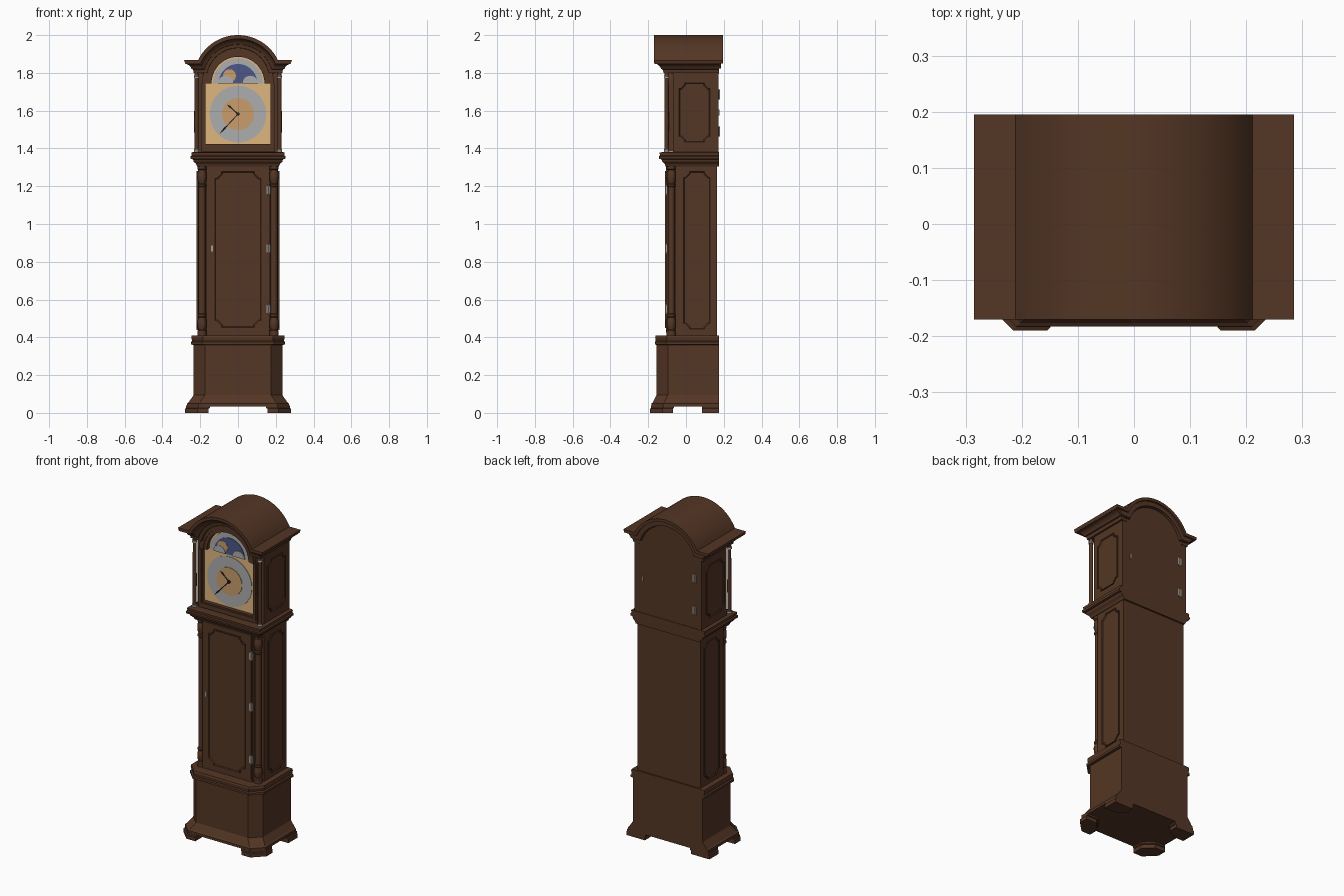
import bpy, bmesh
from math import sin, cos, pi, asin, atan2, radians

cube = bpy.data.objects.get("Cube")
if cube:
    bpy.data.objects.remove(cube)


def material(name, r, g, b):
    m = bpy.data.materials.new(name)
    m.use_nodes = True
    m.diffuse_color = (r, g, b, 1)
    m.node_tree.nodes["Principled BSDF"].inputs["Base Color"].default_value = (r, g, b, 1)
    return m


WOOD = material("dark wood", .088, .037, .018)
GOLD = material("pale gold", .74, .47, .21)
AMBER = material("amber gold", .58, .34, .15)
SILVER = material("silver", .42, .42, .42)
BLUE = material("night blue", .075, .095, .25)
BLACK = material("dark iron", .025, .014, .01)
METAL = material("hinge metal", .36, .34, .30)


def finish(name, bm, mat, smooth=False):
    bmesh.ops.recalc_face_normals(bm, faces=bm.faces)
    mesh = bpy.data.meshes.new(name)
    bm.to_mesh(mesh)
    bm.free()
    mesh.materials.append(mat)
    ob = bpy.data.objects.new(name, mesh)
    bpy.context.collection.objects.link(ob)
    if smooth:
        bpy.ops.object.select_all(action='DESELECT')
        ob.select_set(True)
        bpy.context.view_layer.objects.active = ob
        bpy.ops.object.shade_smooth_by_angle(angle=radians(30))
    return ob


def skin(bm, rings, closed=True):
    """Join a series of equal point rings with quads."""
    rows = [[bm.verts.new(p) for p in r] for r in rings]
    n = len(rows[0])
    for a, b in zip(rows, rows[1:]):
        for i in range(n if closed else n - 1):
            j = (i + 1) % n
            bm.faces.new((a[i], a[j], b[j], b[i]))
    return rows


def loft(name, rings, mat, smooth=False):
    bm = bmesh.new()
    rows = skin(bm, rings)
    bm.faces.new(rows[0])
    bm.faces.new(rows[-1])
    return finish(name, bm, mat, smooth)


def place(pts, axis, w):
    order = {'x': lambda u, v: (w, u, v), 'y': lambda u, v: (u, w, v), 'z': lambda u, v: (u, v, w)}[axis]
    return [order(u, v) for u, v in pts]


def prism(name, pts, axis, a, b, mat, smooth=False):
    return loft(name, [place(pts, axis, a), place(pts, axis, b)], mat, smooth)


def box(name, x0, x1, y0, y1, z0, z1, mat):
    return prism(name, [(x0, y0), (x1, y0), (x1, y1), (x0, y1)], 'z', z0, z1, mat)


def arc(cx, cy, r, a0=0, a1=2 * pi, n=48):
    return [(cx + r * cos(a0 + (a1 - a0) * i / n), cy + r * sin(a0 + (a1 - a0) * i / n)) for i in range(n + 1)]


def circle(cx, cy, r, n=48):
    return arc(cx, cy, r, n=n)[:-1]


def column(name, x, y, profile, mat, n=16):
    loft(name, [place(circle(x, y, r, n), 'z', z) for r, z in profile], mat, True)


def plan(hx, yf, yb, c):
    """Floor outline with chamfered front corners."""
    return [(-hx, yb), (-hx, yf + c), (-hx + c, yf), (hx - c, yf), (hx, yf + c), (hx, yb)]


def panel(name, cu, cv, hu, hv, c, axis, a, b):
    """Raised fielded panel with stepped corners."""
    q = [(hu, hv - c), (hu - .3 * c, hv - c), (hu - c, hv - .3 * c), (hu - c, hv)]
    pts = []
    for su, sv in ((1, 1), (-1, 1), (-1, -1), (1, -1)):
        part = [(cu + su * u, cv + sv * v) for u, v in q]
        pts += part if su * sv > 0 else part[::-1]

    def shrink(k):
        return [(u - k * (1 if u > cu else -1), v - k * (1 if v > cv else -1)) for u, v in pts]
    loft(name, [place(pts, axis, a), place(pts, axis, b), place(shrink(.003), axis, b),
                place(shrink(.007), axis, a + (b - a) * .4)], WOOD)


# Plinth with chamfered corners and mouldings
BACK = .175
plinth = [(.035, .27, -.183), (.05, .27, -.183), (.055, .262, -.176), (.09, .238, -.158),
          (.095, .235, -.155), (.36, .235, -.155), (.362, .25, -.165), (.375, .25, -.165),
          (.38, .243, -.16), (.4, .247, -.163), (.41, .245, -.16), (.411, .225, -.12)]
loft("plinth", [place(plan(h, f, BACK, .06), 'z', z) for z, h, f in plinth], WOOD)

# Bracket feet
for s, side in ((-1, "right"), (1, "left")):
    foot = [(.155, -.19), (.215, -.19), (.28, -.125), (.28, -.07), (.21, -.07), (.155, -.125)]
    heel = [(.155, BACK), (.28, BACK), (.28, .085), (.21, .085), (.155, .12)]
    for name, pts in (("front", foot), ("back", heel)):
        pts = [(s * x, y) for x, y in pts]
        small = [(x - s * .006, y + (.006 if name == "front" else 0)) for x, y in pts]
        loft(f"{side}_{name}_foot", [place(pts, 'z', 0), place(pts, 'z', .022),
                                     place(small, 'z', .025), place(small, 'z', .038)], WOOD)

# Trunk with notched corners for the columns
X, F, N = .213, -.1, .045
trunk = [(-X, .165), (-X, F + N), (-X + N, F + N), (-X + N, F), (X - N, F), (X - N, F + N), (X, F + N), (X, .165)]
prism("trunk", trunk, 'z', .405, 1.32, WOOD)
box("trunk_door", -.162, .162, -.106, -.098, .425, 1.305, WOOD)
panel("trunk_door_panel", 0, .865, .125, .415, .035, 'y', -.105, -.112)
box("keyhole_plate", -.143, -.133, -.112, -.104, .855, .885, METAL)
for i, z in enumerate((.55, .87, 1.18)):
    box(f"trunk_hinge_{i}", .15, .172, -.109, -.1, z - .022, z + .022, METAL)
    column(f"trunk_hinge_pin_{i}", .163, -.107, [(.004, z - .028), (.004, z + .028)], METAL, 8)

turned = [(.024, .41), (.024, .435), (.017, .44), (.023, .455), (.024, .485), (.018, .505), (.022, .51),
          (.022, .52), (.018, .525), (.018, 1.195), (.022, 1.2), (.022, 1.21), (.017, 1.215),
          (.024, 1.24), (.023, 1.27), (.017, 1.285), (.024, 1.29), (.024, 1.315)]
for s, side in ((-1, "right"), (1, "left")):
    column(f"{side}_trunk_column", s * .191, -.078, turned, WOOD)
    panel(f"{side}_trunk_side_panel", .058, .86, .073, .42, .03, 'x', s * .211, s * .219)

# Moulding that carries the hood
ledge = [(1.305, .216, -.108), (1.318, .222, -.113), (1.33, .235, -.125), (1.342, .238, -.13), (1.345, .25, -.142),
         (1.358, .252, -.144), (1.362, .245, -.138), (1.378, .247, -.14), (1.38, .24, -.13)]
loft("hood_ledge", [place(plan(h, f, BACK, .001), 'z', z) for z, h, f in ledge], WOOD)

# Arched hood body
ZS, ZC, R = 1.868, 1.765, .235


def arch(d, x):
    """Shoulder, arch, shoulder line set in by d."""
    a = asin((ZS - d - ZC) / (R - d))
    return [(-x, ZS - d)] + arc(0, ZC, R - d, pi - a, a, 28) + [(x, ZS - d)]


prism("hood_body", [(-.225, 1.375)] + arch(.05, .225) + [(.225, 1.375)], 'y', -.07, .172, WOOD)
prism("roof", arch(0, .285) + arch(.018, .28)[::-1], 'y', -.17, .195, WOOD, True)
prism("roof_back_trim", arch(.015, .265) + arch(.045, .24)[::-1], 'y', .1, .185, WOOD)

# Coved cornice following the arch and the sides
cove = [(.012, .004), (.02, .006), (.021, .014), (.028, .026), (.038, .035), (.048, .039), (.049, .046),
        (.062, .05), (.068, .05), (.07, .095)]
rings = []
for d, p in cove:
    x = .285 - p
    front = place(arch(d, x), 'y', -.17 + p)
    rings.append([(-x, BACK, ZS - d)] + front + [(x, BACK, ZS - d)])
bm = bmesh.new()
rows = skin(bm, rings, closed=False)
for end in (0, -1):
    bm.faces.new([r[end] for r in rows])
cornice = finish("cornice", bm, WOOD, True)

# Hood columns, capitals and side panels
for s, side in ((-1, "right"), (1, "left")):
    x, y = s * .22, -.103
    column(f"{side}_hood_column", x, y, [(.011, 1.38), (.012, 1.55), (.01, 1.80)], WOOD)
    for end, z in (("base", 1.382), ("capital", 1.772)):
        column(f"{side}_column_{end}", x, y, [(.014, z), (.014, z + .006), (.012, z + .01), (.014, z + .014)], METAL)
    panel(f"{side}_hood_side_panel", .045, 1.59, .085, .16, .03, 'x', s * .223, s * .231)

# Hood door: arched frame around the dial
ZD = 1.745


def opening(hx, z0, r):
    return [(hx, z0), (hx, ZD)] + arc(0, ZD, r, 0, pi, 32) + [(-hx, ZD), (-hx, z0)]


def door_ring(name, outer, inner, y0, y1):
    bm = bmesh.new()
    skin(bm, [place(outer, 'y', y0), place(outer, 'y', y1), place(inner, 'y', y1),
              place(inner, 'y', y0), place(outer, 'y', y0)])
    bmesh.ops.remove_doubles(bm, verts=bm.verts, dist=.00001)
    finish(name, bm, WOOD)


door_ring("hood_door", opening(.197, 1.385, .19), opening(.171, 1.424, .14), -.065, -.1)
door_ring("hood_door_bead", opening(.19, 1.4, .178), opening(.177, 1.415, .16), -.09, -.105)

# Dial plate, chapter ring and centre
box("dial_plate", -.172, .172, -.078, -.068, 1.42, ZD, GOLD)
ZH = 1.582
prism("chapter_ring", circle(0, ZH, .15, 64), 'y', -.077, -.081, SILVER)
prism("dial_centre", circle(0, ZH, .085), 'y', -.08, -.084, AMBER)

# Moon dial in the arch
prism("arch_plate", arc(0, ZD, .141, 0, pi), 'y', -.068, -.077, GOLD)
prism("moon_ring", arc(0, ZD, .132, 0, pi), 'y', -.076, -.08, SILVER)
prism("night_sky", arc(0, ZD, .102, 0, pi), 'y', -.079, -.083, BLUE)
prism("moon", circle(-.045, 1.785, .034, 32), 'y', -.082, -.085, AMBER)
for s, side in ((-1, "right"), (1, "left")):
    prism(f"{side}_moon_hump", arc(s * .065, ZD, .04, 0, pi, 24), 'y', -.084, -.087, SILVER)


# Hands
def hand(name, tx, tz, w, y):
    a = atan2(tz, tx)
    nx, nz = -sin(a) * w, cos(a) * w
    shape = [(-nx, -nz), (tx * .6 - nx, tz * .6 - nz), (tx * .75 - 2 * nx, tz * .75 - 2 * nz), (tx, tz),
             (tx * .75 + 2 * nx, tz * .75 + 2 * nz), (tx * .6 + nx, tz * .6 + nz), (nx, nz)]
    prism(name, [(u, ZH + v) for u, v in shape], 'y', y, y - .002, BLACK)


hand("hour_hand", -.058, .052, .003, -.086)
hand("minute_hand", -.098, -.105, .0025, -.089)
prism("hand_boss", circle(0, ZH, .009, 16), 'y', -.083, -.094, BLACK)

# Back door fittings
for i, z in enumerate((1.49, 1.685)):
    box(f"back_hinge_{i}", -.192, -.168, .17, .176, z - .022, z + .022, METAL)
    column(f"back_hinge_pin_{i}", -.18, .176, [(.004, z - .026), (.004, z + .026)], METAL, 8)
box("back_latch", .165, .173, .17, .177, 1.575, 1.605, METAL)
